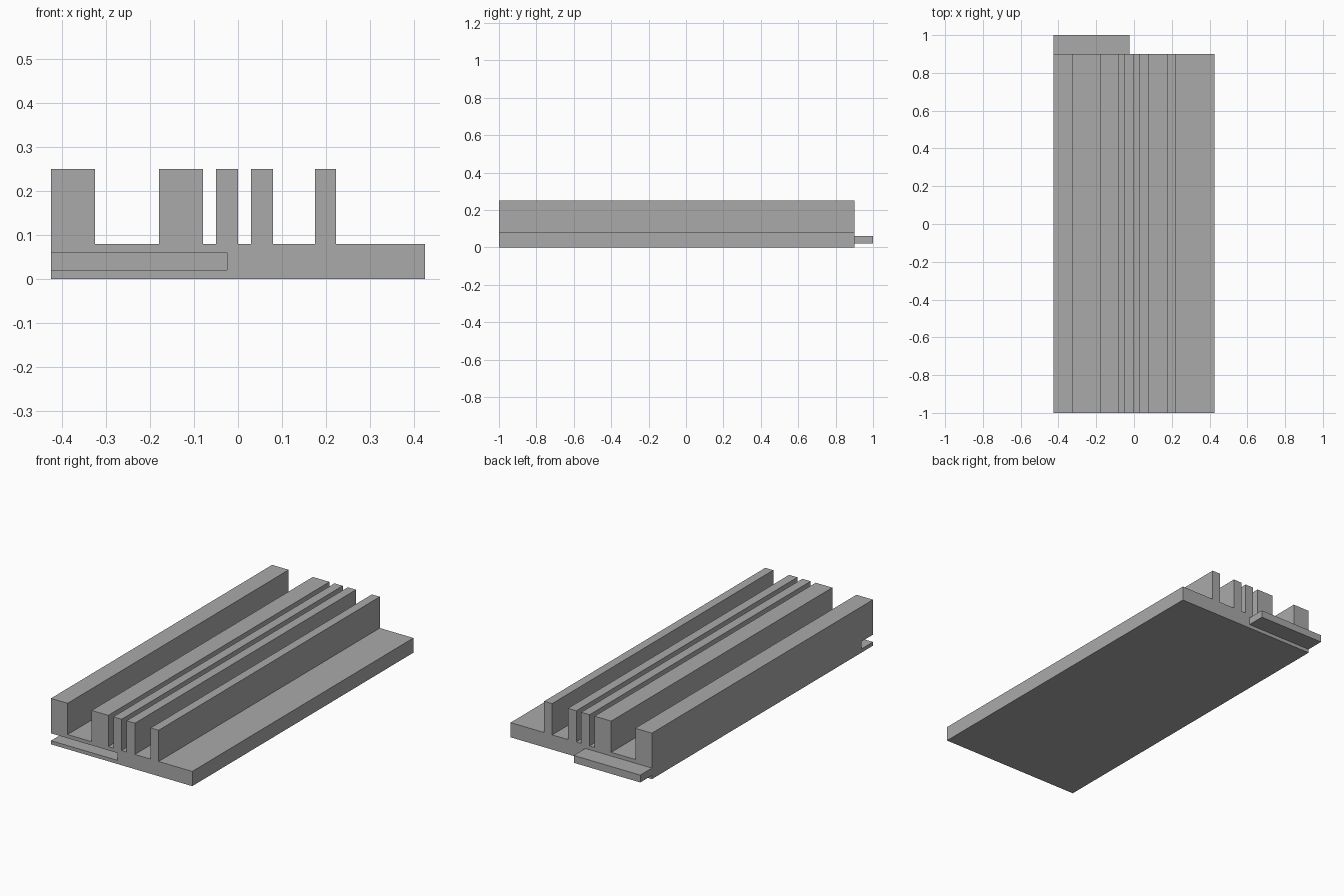
import bpy
import bmesh

cube = bpy.data.objects.get("Cube")
if cube:
    bpy.data.objects.remove(cube, do_unlink=True)

HALF_WIDTH = 0.425
BASE_TOP, RAIL_TOP = 0.08, 0.25
FRONT, BACK, JOINT = -1.0, 0.9, 0.1
JOINT_RIGHT, JOINT_LEFT = -HALF_WIDTH, -0.025
JOINT_LOW, JOINT_HIGH = 0.02, 0.06
RAILS = [(-HALF_WIDTH, -0.325), (-0.18, -0.08), (-0.05, 0.0),
         (0.03, 0.08), (0.175, 0.223)]

grey = bpy.data.materials.new("plain grey")
grey.use_nodes = True
colour = (0.4, 0.4, 0.4, 1)
grey.diffuse_color = colour
grey.node_tree.nodes["Principled BSDF"].inputs["Base Color"].default_value = colour


def extrude_profile(name, points, y_start, y_end):
    """Extrude an x-z outline along y."""
    bm = bmesh.new()
    face = bm.faces.new([bm.verts.new((x, y_start, z)) for x, z in points])
    grown = bmesh.ops.extrude_face_region(bm, geom=[face])["geom"]
    moved = [v for v in grown if isinstance(v, bmesh.types.BMVert)]
    bmesh.ops.translate(bm, verts=moved, vec=(0, y_end - y_start, 0))
    bmesh.ops.recalc_face_normals(bm, faces=bm.faces)
    mesh = bpy.data.meshes.new(name)
    bm.to_mesh(mesh)
    bm.free()
    mesh.materials.append(grey)
    obj = bpy.data.objects.new(name, mesh)
    bpy.context.collection.objects.link(obj)
    return obj


def rectangle(x0, x1, z0, z1):
    return [(x0, z0), (x1, z0), (x1, z1), (x0, z1)]


# Base plate with upright rails, as one stepped profile
outline = [(-HALF_WIDTH, 0)]
for x0, x1 in RAILS:
    if x0 > -HALF_WIDTH:
        outline.append((x0, BASE_TOP))
    outline += [(x0, RAIL_TOP), (x1, RAIL_TOP), (x1, BASE_TOP)]
outline += [(HALF_WIDTH, BASE_TOP), (HALF_WIDTH, 0)]
body = extrude_profile("railed_base", outline, FRONT, BACK)

# Slot in the front, open at the side
slot = extrude_profile(
    "slot_cutter",
    rectangle(JOINT_RIGHT - 0.1, JOINT_LEFT, JOINT_LOW, JOINT_HIGH),
    FRONT - 0.1, FRONT + JOINT)
slot.hide_render = True
cut = body.modifiers.new("front_slot", 'BOOLEAN')
cut.operation = 'DIFFERENCE'
cut.solver = 'EXACT'
cut.object = slot
bpy.context.view_layer.objects.active = body
bpy.ops.object.modifier_apply(modifier=cut.name)
bpy.data.objects.remove(slot, do_unlink=True)

# Matching tongue at the back
extrude_profile(
    "joining_tongue",
    rectangle(JOINT_RIGHT, JOINT_LEFT, JOINT_LOW, JOINT_HIGH),
    BACK, BACK + JOINT)
